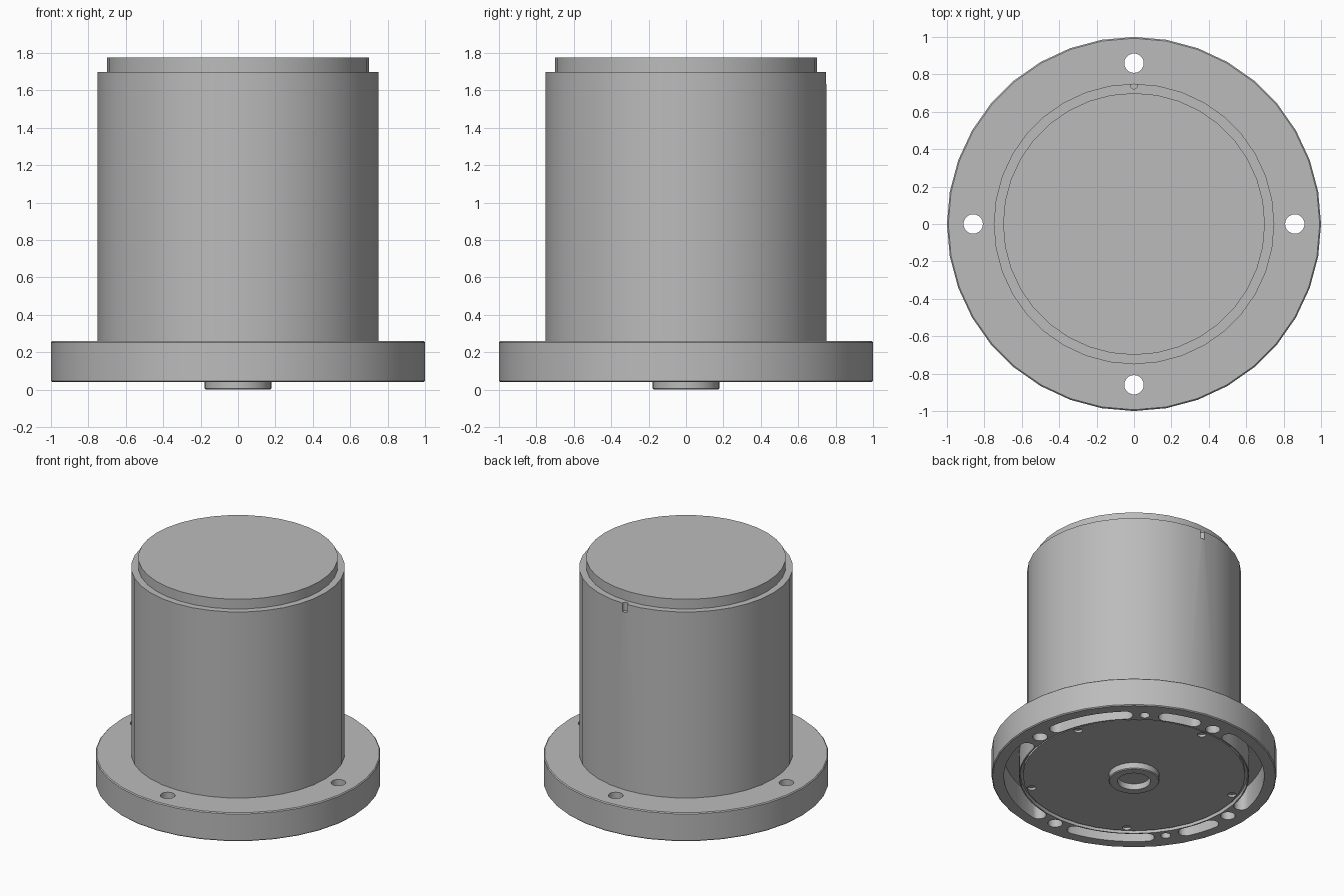
import bpy, bmesh
from math import cos, sin, radians, pi

cube = bpy.data.objects.get("Cube")
if cube:
    bpy.data.objects.remove(cube, do_unlink=True)

GREY = (0.5, 0.5, 0.5, 1)
metal = bpy.data.materials.new("grey metal")
metal.use_nodes = True
metal.diffuse_color = GREY
metal.node_tree.nodes["Principled BSDF"].inputs["Base Color"].default_value = GREY

SIDES = 36
BOLT_R = 0.86


def finish(name, bm):
    bmesh.ops.recalc_face_normals(bm, faces=bm.faces)
    mesh = bpy.data.meshes.new(name)
    bm.to_mesh(mesh)
    bm.free()
    mesh.materials.append(metal)
    obj = bpy.data.objects.new(name, mesh)
    bpy.context.collection.objects.link(obj)
    return obj


def select(obj):
    bpy.ops.object.select_all(action='DESELECT')
    obj.select_set(True)
    bpy.context.view_layer.objects.active = obj


def lathe(name, profile):
    """Closed solid turned from (radius, z) points, capped at both ends."""
    bm = bmesh.new()
    rings = [[bm.verts.new((r * cos(2 * pi * i / SIDES), r * sin(2 * pi * i / SIDES), z))
              for i in range(SIDES)] for r, z in profile]
    for a, b in zip(rings, rings[1:]):
        for i in range(SIDES):
            j = (i + 1) % SIDES
            bm.faces.new((a[i], a[j], b[j], b[i]))
    bm.faces.new(rings[0])
    bm.faces.new(rings[-1])
    return finish(name, bm)


def prism(bm, outline, z0, z1):
    low = [bm.verts.new((x, y, z0)) for x, y in outline]
    high = [bm.verts.new((x, y, z1)) for x, y in outline]
    bm.faces.new(low)
    bm.faces.new(high)
    for i in range(len(low)):
        j = (i + 1) % len(low)
        bm.faces.new((low[i], low[j], high[j], high[i]))


def arc(cx, cy, r, a0, a1, n):
    return [(cx + r * cos(radians(a0 + (a1 - a0) * i / n)),
             cy + r * sin(radians(a0 + (a1 - a0) * i / n))) for i in range(n + 1)]


def hole(bm, radius, angle, distance, z0, z1):
    t = radians(angle)
    prism(bm, arc(distance * cos(t), distance * sin(t), radius, 0, 360, 20)[:-1], z0, z1)


def slot(bm, a0, a1, half, z0, z1):
    """Curved slot with rounded ends; a0 and a1 are the end centres."""
    n = max(4, int((a1 - a0) / 4))
    p0, p1 = arc(0, 0, BOLT_R, a0, a1, 1)
    outline = arc(0, 0, BOLT_R + half, a0, a1, n)
    outline += arc(*p1, half, a1, a1 + 180, 8)[1:-1]
    outline += arc(0, 0, BOLT_R - half, a1, a0, n)
    outline += arc(*p0, half, a0 + 180, a0 + 360, 8)[1:-1]
    prism(bm, outline, z0, z1)


def cut(obj, bm):
    cutter = finish("cutter", bm)
    cutter.hide_render = True
    mod = obj.modifiers.new("cut", 'BOOLEAN')
    mod.operation = 'DIFFERENCE'
    mod.solver = 'EXACT'
    mod.object = cutter
    select(obj)
    bpy.ops.object.modifier_apply(modifier=mod.name)
    bpy.data.objects.remove(cutter, do_unlink=True)


# Mounting flange with a shallow recess underneath
flange = lathe("mounting_flange", [(0.8, 0.07), (0.8, 0.04), (0.993, 0.04), (1, 0.047),
                                   (1, 0.253), (0.993, 0.26)])
holes = bmesh.new()
for angle in range(0, 360, 90):
    hole(holes, 0.052, angle, BOLT_R, -0.1, 0.4)
for angle in (55, 215):
    hole(holes, 0.035, angle, BOLT_R, -0.1, 0.2)
for a0, a1 in ((11, 46), (65, 79), (101, 169), (191, 205), (224, 259), (281, 349)):
    slot(holes, a0, a1, 0.053, -0.1, 0.22)
cut(flange, holes)

# Cylindrical housing with a small locating notch at the back of its rim
housing = lathe("housing", [(0.75, 0.25), (0.75, 1.7)])
notch = bmesh.new()
hole(notch, 0.02, 90, 0.742, 1.635, 1.8)
cut(housing, notch)

# Raised top cap
cap = lathe("top_cap", [(0.7, 1.69), (0.7, 1.775)])

# Bottom cover with five screw holes
cover = lathe("bottom_cover", [(0.78, 0.05), (0.78, 0.1)])
screws = bmesh.new()
for k in range(5):
    hole(screws, 0.03, 18 + 72 * k, 0.74, -0.1, 0.068)
cut(cover, screws)
# Recess floor sits behind the screw holes
flange_floor = 0.07

# Central boss with a blind bore
boss = lathe("shaft_boss", [(0.115, 0.046), (0.115, 0), (0.172, 0), (0.178, 0.006),
                            (0.178, 0.06)])

for obj in (flange, housing, cap, cover, boss):
    select(obj)
    bpy.ops.object.shade_smooth_by_angle(angle=radians(30))
